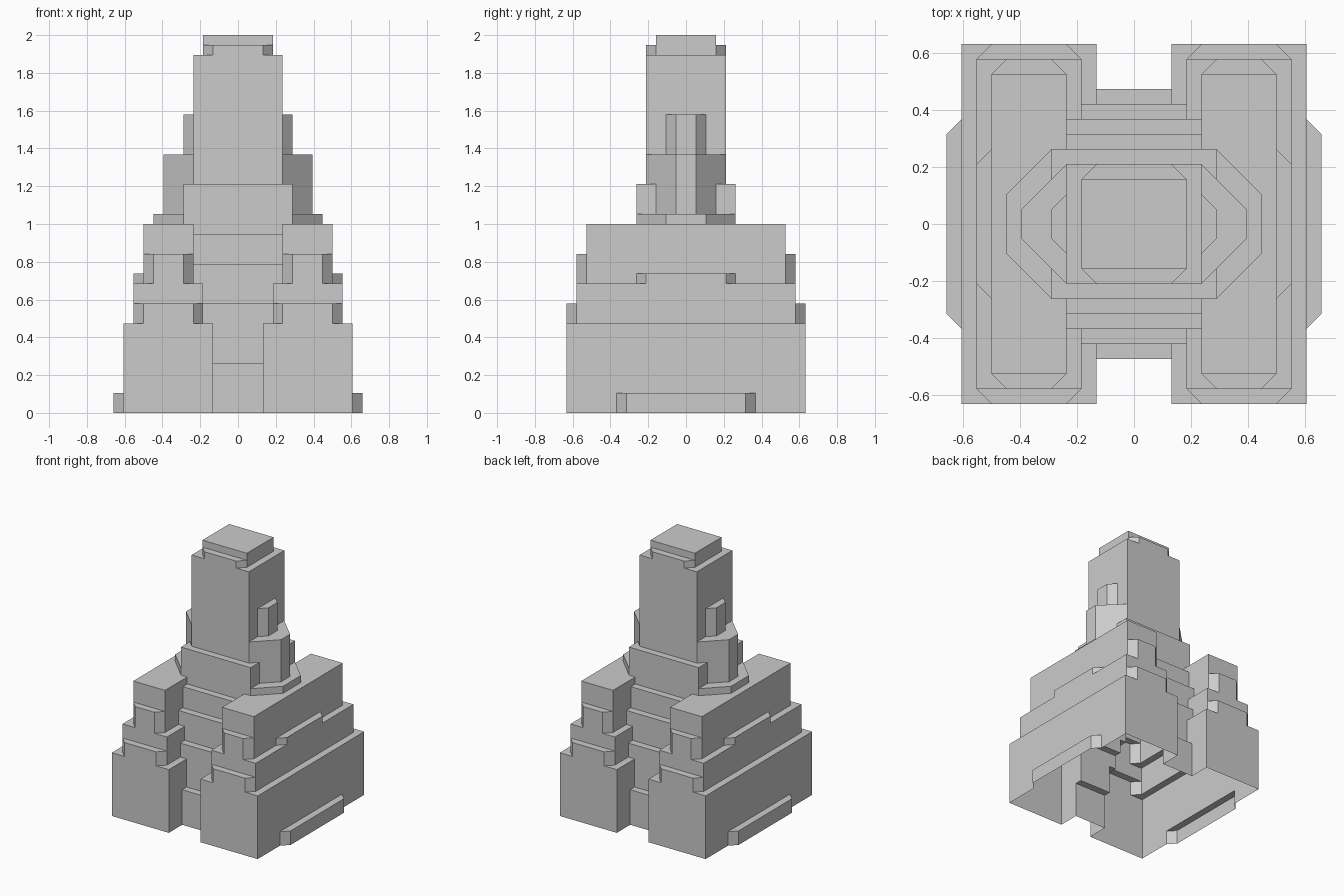
import bpy, bmesh

if "Cube" in bpy.data.objects:
    bpy.data.objects.remove(bpy.data.objects["Cube"])

U = 1 / 19  # the whole building sits on a regular module


def block(name, x0, x1, hy, top, cut=0):
    """Upright block from the ground to 'top', corners cut at 45 degrees."""
    pts = [(x0 + cut, -hy), (x1 - cut, -hy), (x1, -hy + cut), (x1, hy - cut),
           (x1 - cut, hy), (x0 + cut, hy), (x0, hy - cut), (x0, -hy + cut)]
    pts = list(dict.fromkeys(pts))
    bm = bmesh.new()
    face = bm.faces.new([bm.verts.new((x, y, 0)) for x, y in pts])
    ext = bmesh.ops.extrude_face_region(bm, geom=[face])
    for v in ext["geom"]:
        if isinstance(v, bmesh.types.BMVert):
            v.co.z = top
    bmesh.ops.recalc_face_normals(bm, faces=bm.faces[:])
    mesh = bpy.data.meshes.new(name)
    bm.to_mesh(mesh)
    bm.free()
    ob = bpy.data.objects.new(name, mesh)
    bpy.context.scene.collection.objects.link(ob)
    return ob


# Central tower: steps recede towards the top
tower = block("stepped_tower", -4.5, 4.5, 4, 36)
parts = []
for hx, hy, top, cut in [
        (2.5, 9, 5, 0), (3.5, 8, 11, 0), (4.5, 7, 15, 0), (4.5, 6, 18, 0),
        (5.5, 5, 23, 0), (3.5, 3, 38, 0),
        (3.5, 4, 37, 1),                                # crown shoulders
        (8.5, 5, 20, 3), (7.5, 4, 26, 3), (5.5, 2, 30, 1),  # side bays
        (10.5, 5, 14, 1), (12.5, 7, 2, 1)]:             # side buttresses
    parts.append(block("tower_step", -hx, hx, hy, top, cut))

# Side wings, mirrored left and right
for x0, x1, hy, top, cut in [
        (2.5, 11.5, 12, 9, 0), (3.5, 10.5, 12, 11, 1), (3.5, 10.5, 11, 13, 0),
        (4.5, 9.5, 11, 16, 1), (4.5, 9.5, 10, 19, 0)]:
    parts.append(block("wing_right", x0, x1, hy, top, cut))
    parts.append(block("wing_left", -x1, -x0, hy, top, cut))

# Merge everything into a single outer skin
for p in parts:
    mod = tower.modifiers.new("union", 'BOOLEAN')
    mod.operation = 'UNION'
    mod.solver = 'EXACT'
    mod.object = p
bpy.context.view_layer.update()
deps = bpy.context.evaluated_depsgraph_get()
skin = bpy.data.meshes.new_from_object(tower.evaluated_get(deps))
tower.modifiers.clear()
tower.data = skin
for p in parts:
    bpy.data.objects.remove(p)

# Open underside, tidy flat faces, scale to size
bm = bmesh.new()
bm.from_mesh(skin)
bmesh.ops.remove_doubles(bm, verts=bm.verts[:], dist=0.001)
floor = [f for f in bm.faces if all(abs(v.co.z) < 0.01 for v in f.verts)]
bmesh.ops.delete(bm, geom=floor, context='FACES')
bmesh.ops.dissolve_limit(bm, angle_limit=0.01, verts=bm.verts[:], edges=bm.edges[:])
bmesh.ops.scale(bm, vec=(U, U, U), verts=bm.verts[:])
bm.to_mesh(skin)
bm.free()
